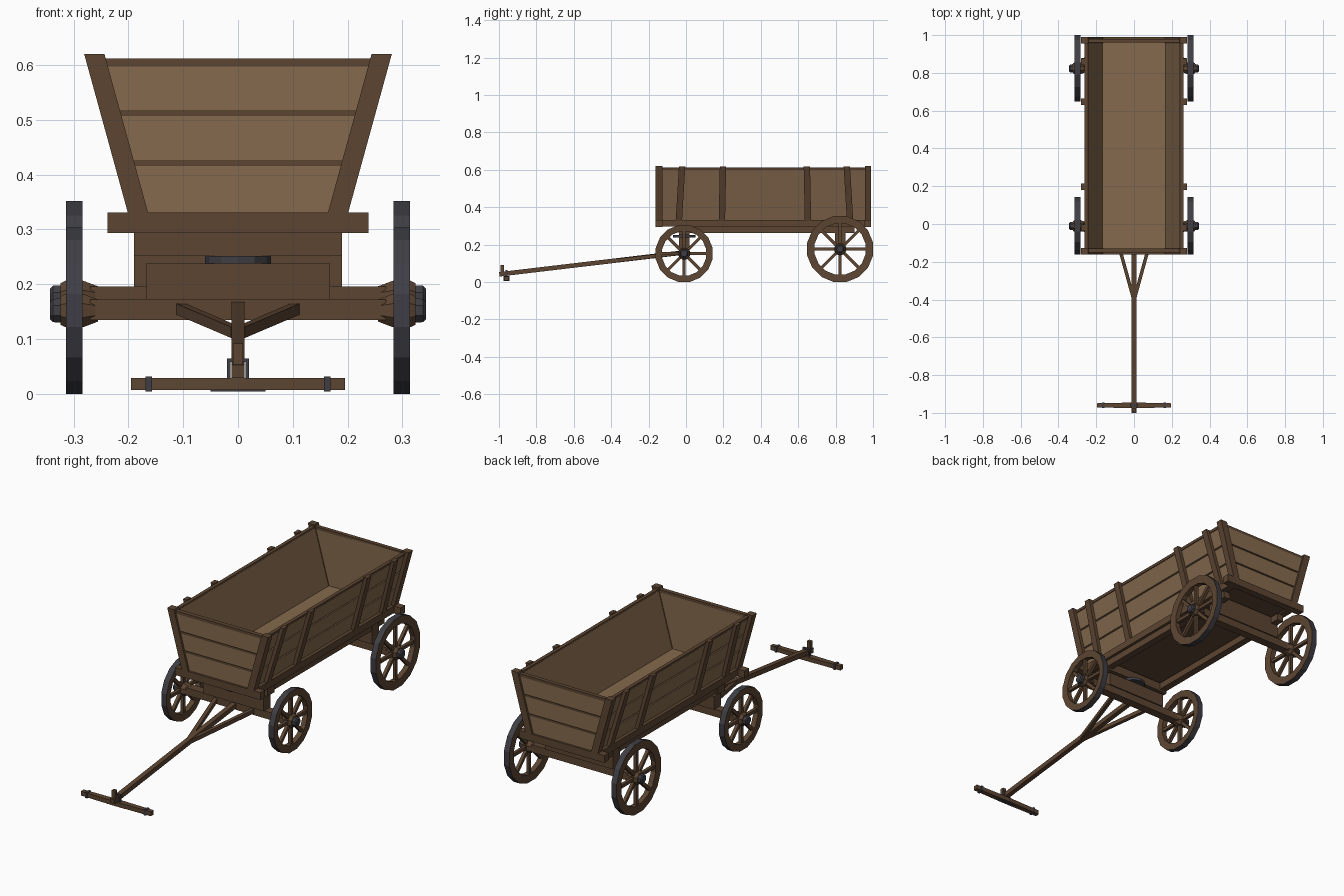
import bpy, bmesh, math
from mathutils import Vector

if "Cube" in bpy.data.objects:
    bpy.data.objects.remove(bpy.data.objects["Cube"])


def mat(name, rgb):
    m = bpy.data.materials.new(name)
    m.diffuse_color = (*rgb, 1)
    m.use_nodes = True
    m.node_tree.nodes["Principled BSDF"].inputs["Base Color"].default_value = m.diffuse_color
    return m


PLANK = mat("plank_wood", (0.235, 0.143, 0.075))
FRAME = mat("dark_frame_wood", (0.108, 0.060, 0.032))
IRON = mat("dark_iron", (0.048, 0.048, 0.058))


def finish(name, bm, *mats):
    bmesh.ops.recalc_face_normals(bm, faces=bm.faces[:])
    me = bpy.data.meshes.new(name)
    bm.to_mesh(me)
    bm.free()
    for m in mats:
        me.materials.append(m)
    ob = bpy.data.objects.new(name, me)
    bpy.context.collection.objects.link(ob)
    return ob


def prism(name, pts, y0, y1, m, shear=0.0):
    """x-z profile extruded along y, optionally leaning in y with height."""
    bm = bmesh.new()
    a, b = [[bm.verts.new((x, y + shear * (z - 0.33), z)) for x, z in pts] for y in (y0, y1)]
    bm.faces.new(a)
    bm.faces.new(b)
    for i in range(len(pts)):
        j = (i + 1) % len(pts)
        bm.faces.new((a[i], a[j], b[j], b[i]))
    return finish(name, bm, m)


def box(name, x0, x1, y0, y1, z0, z1, m):
    return prism(name, [(x0, z0), (x1, z0), (x1, z1), (x0, z1)], y0, y1, m)


def beam(name, p, q, w, h, m, w2=None):
    """Rectangular bar from p to q, w wide, h high."""
    p, q = Vector(p), Vector(q)
    d = (q - p).normalized()
    ref = Vector((0, 0, 1)) if abs(d.z) < 0.9 else Vector((1, 0, 0))
    side = d.cross(ref).normalized()
    up = side.cross(d)
    bm = bmesh.new()
    rings = []
    for c, ww in ((p, w), (q, w2 or w)):
        rings.append([bm.verts.new(c + side * ww / 2 * i + up * h / 2 * j)
                      for i, j in ((-1, -1), (1, -1), (1, 1), (-1, 1))])
    a, b = rings
    bm.faces.new(a)
    bm.faces.new(b)
    for i in range(4):
        j = (i + 1) % 4
        bm.faces.new((a[i], a[j], b[j], b[i]))
    return finish(name, bm, m)


def lathe(name, prof, n, loc, sx, m, ring=False, tyre=None):
    """Profile of (x, radius) turned about the x axis at loc."""
    bm = bmesh.new()
    loops = []
    for x, r in prof:
        loops.append([bm.verts.new((loc[0] + sx * x,
                                    loc[1] + r * math.sin((k + 0.5) * 2 * math.pi / n),
                                    loc[2] + r * math.cos((k + 0.5) * 2 * math.pi / n)))
                      for k in range(n)])
    cnt = len(prof)
    for i in range(cnt if ring else cnt - 1):
        a, b = loops[i], loops[(i + 1) % cnt]
        for k in range(n):
            f = bm.faces.new((a[k], a[(k + 1) % n], b[(k + 1) % n], b[k]))
            if tyre is not None and i == tyre:
                f.material_index = 1
    if not ring:
        bm.faces.new(loops[0])
        bm.faces.new(loops[-1])
    return finish(name, bm, m, IRON)


# Wheels: felloe with iron tyre, spokes, hub and cap
FY, FZ, RY, RZ = -0.01, 0.152, 0.824, 0.176
for tag, wy, R in (("front", FY, FZ), ("rear", RY, RZ)):
    Ro = R / math.cos(math.pi / 16)
    for s in (-1, 1):
        c = (0, wy, R)
        lathe(f"{tag}_wheel_rim", [(0.284, Ro), (0.314, Ro), (0.312, R * 0.79), (0.286, R * 0.79)],
              16, c, s, FRAME, ring=True, tyre=0)
        for k in range(8):
            a = k * math.pi / 4
            d = Vector((0, math.sin(a), math.cos(a)))
            o = Vector((s * 0.299, wy, R))
            beam(f"{tag}_wheel_spoke", o + d * 0.02, o + d * R * 0.82, 0.016, 0.016, FRAME)
        lathe(f"{tag}_wheel_hub", [(0.256, 0.022), (0.283, 0.033), (0.315, 0.033), (0.324, 0.028)],
              8, c, s, FRAME)
        lathe(f"{tag}_hub_cap", [(0.318, 0.024), (0.338, 0.023), (0.343, 0.017)], 8, c, s, IRON)

# Axles, bolsters and turntable plate
box("front_axle", -0.27, 0.27, FY - 0.022, FY + 0.022, 0.135, 0.172, FRAME)
box("rear_axle", -0.27, 0.27, RY - 0.022, RY + 0.022, 0.158, 0.196, FRAME)
box("front_lower_bolster", -0.168, 0.168, FY - 0.028, FY + 0.028, 0.172, 0.238, FRAME)
box("front_upper_bolster", -0.19, 0.19, FY - 0.028, FY + 0.028, 0.252, 0.296, FRAME)
box("rear_bolster", -0.19, 0.19, RY - 0.028, RY + 0.028, 0.196, 0.296, FRAME)
bm = bmesh.new()
bmesh.ops.create_cone(bm, cap_ends=True, segments=12, radius1=0.06, radius2=0.06, depth=0.014)
bmesh.ops.translate(bm, verts=bm.verts[:], vec=(0, FY, 0.245))
finish("turntable_plate", bm, IRON)
for s in (-1, 1):
    box("long_rail", s * 0.15, s * 0.186, -0.04, 0.9, 0.262, 0.296, FRAME)

# Bed: sills, cross beams, floor planks
Y0, Y1 = -0.162, 0.99
for s in (-1, 1):
    box("side_sill", s * 0.165, s * 0.2, Y0 + 0.01, Y1 - 0.01, 0.296, 0.331, FRAME)
for a, b in ((Y0, Y0 + 0.036), (Y1 - 0.036, Y1)):
    box("end_cross_beam", -0.238, 0.238, a, b, 0.294, 0.331, FRAME)
box("under_floor", -0.166, 0.166, Y0 + 0.03, Y1 - 0.03, 0.304, 0.322, FRAME)
for k in range(4):
    x = -0.17 + k * 0.085
    box("floor_plank", x + 0.001, x + 0.084, Y0 + 0.03, Y1 - 0.03, 0.318, 0.333, PLANK)


def wx(z, off=0.0):
    """Half width of the flared body at height z."""
    return 0.165 + off + 0.275 * (z - 0.33)


def slab(name, s, z0, z1, o0, o1, y0, y1, m, shear=0.0):
    return prism(name, [(s * wx(z0, o0), z0), (s * wx(z0, o1), z0),
                        (s * wx(z1, o1), z1), (s * wx(z1, o0), z1)], y0, y1, m, shear)


COURSES = ((0.331, 0.418), (0.425, 0.509), (0.516, 0.598))

# Flared side walls with planks, top rail, stakes and corner posts
for s in (-1, 1):
    slab("side_wall_lining", s, 0.331, 0.606, 0.0, 0.010, Y0 + 0.02, Y1 - 0.02, PLANK)
    for z0, z1 in COURSES:
        slab("side_plank", s, z0, z1, 0.009, 0.018, Y0 + 0.02, Y1 - 0.02, PLANK)
    slab("side_top_rail", s, 0.600, 0.612, 0.001, 0.019, Y0 + 0.02, Y1 - 0.02, FRAME)
    for y, sh in ((-0.055, 0.06), (0.175, 0.02), (0.635, -0.02), (0.86, -0.06)):
        slab("side_stake", s, 0.315, 0.617, 0.016, 0.036, y, y + 0.034, FRAME, sh)
    for y0, y1 in ((Y0, Y0 + 0.036), (Y1 - 0.034, Y1)):
        slab("corner_post", s, 0.325, 0.62, -0.001, 0.036, y0, y1, FRAME)

# End panels
for tag, yo, yi in (("front", Y0 + 0.010, Y0 + 0.032), ("rear", Y1 - 0.010, Y1 - 0.030)):
    ym = (yo + yi) / 2

    def panel(name, z0, z1, ya, yb, m):
        a, b = wx(z0, 0.006), wx(z1, 0.006)
        prism(name, [(-a, z0), (a, z0), (b, z1), (-b, z1)], ya, yb, m)
    panel(f"{tag}_panel_lining", 0.331, 0.604, ym, yi, PLANK)
    for z0, z1 in COURSES:
        panel(f"{tag}_plank", z0, z1, yo, ym, PLANK)
    panel(f"{tag}_top_rail", 0.598, 0.612, yo, yi, FRAME)
    for z in (0.418, 0.509):
        panel(f"{tag}_plank_joint", z, z + 0.007, ym - 0.003, ym + 0.003, FRAME)

# Drawbar, hounds and hitch crossbar
beam("draw_pole", (0, -0.998, 0.041), (0, 0.0, 0.159), 0.024, 0.024, FRAME)
for s in (-1, 1):
    beam("pole_brace", (s * 0.004, -0.39, 0.112), (s * 0.105, -0.025, 0.155), 0.018, 0.02, FRAME)
    beam("hitch_bar_half", (0, -0.96, 0.018), (s * 0.195, -0.96, 0.018), 0.03, 0.022, FRAME, 0.022)
    box("hitch_bar_band", s * 0.157, s * 0.169, -0.975, -0.945, 0.004, 0.032, IRON)
    box("hitch_strap_side", s * 0.014, s * 0.020, -0.966, -0.954, 0.026, 0.062, IRON)
box("hitch_strap_top", -0.02, 0.02, -0.966, -0.954, 0.058, 0.064, IRON)
box("hitch_pin", -0.009, 0.009, -0.992, -0.974, 0.04, 0.092, FRAME)
# Lowest hitch plate touches the ground
box("hitch_under_plate", -0.05, 0.05, -0.97, -0.95, 0.004, 0.009, IRON)
